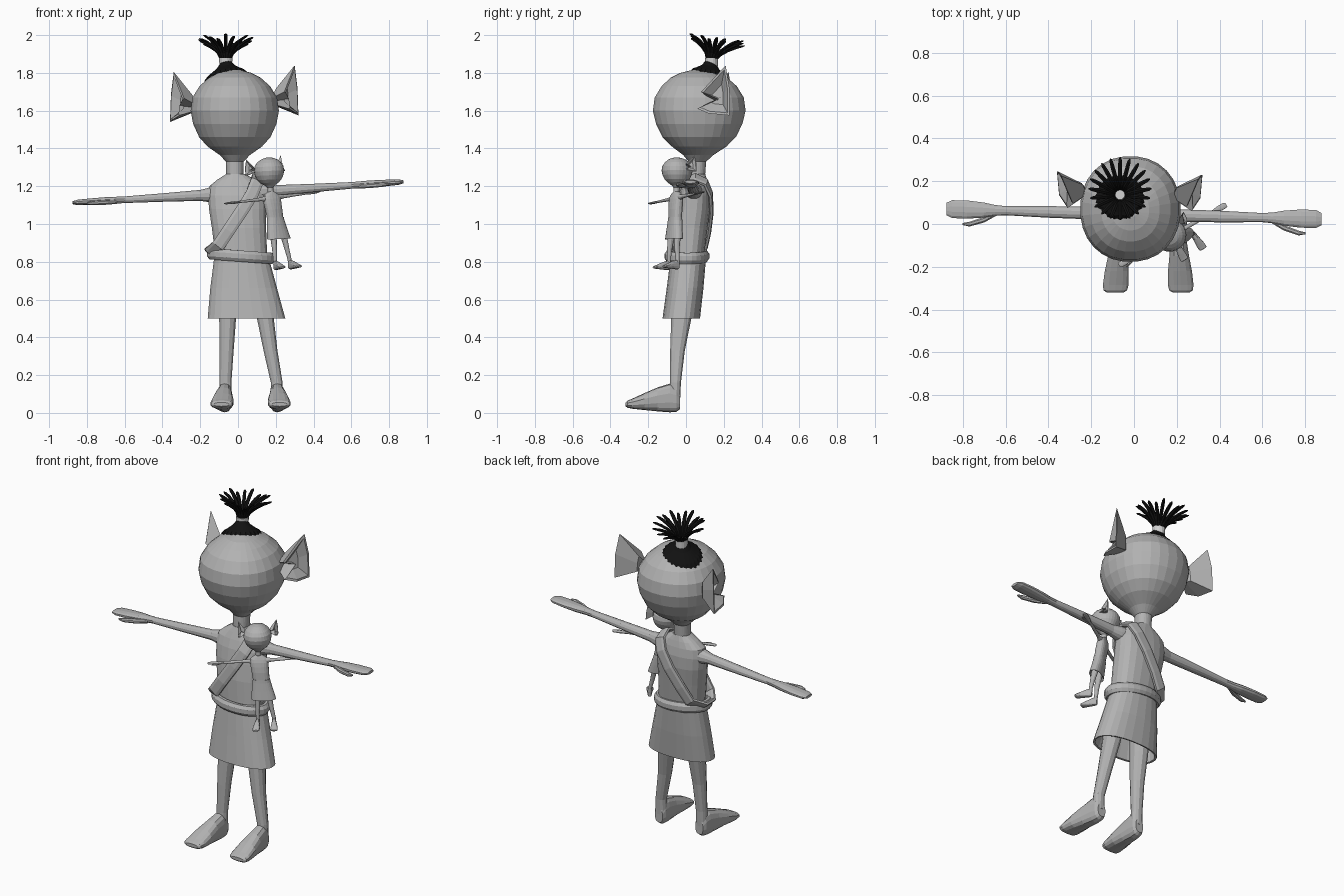
import bpy, bmesh, math
from mathutils import Vector, Matrix

if "Cube" in bpy.data.objects:
    bpy.data.objects.remove(bpy.data.objects["Cube"])

def material(name, c):
    m = bpy.data.materials.new(name)
    m.diffuse_color = (c, c, c, 1)
    m.use_nodes = True
    m.node_tree.nodes["Principled BSDF"].inputs["Base Color"].default_value = m.diffuse_color
    return m

GREY = material("clay_grey", 0.45)
LIGHT = material("light_grey", 0.65)
BLACK = material("hair_black", 0.006)
X, Y, Z = Vector((1, 0, 0)), Vector((0, 1, 0)), Vector((0, 0, 1))

def bridge(bm, rings, cap=True, loop=False):
    """Join equal-sized rings of points with quads."""
    vs = [[bm.verts.new(p) for p in r] for r in rings]
    n = len(vs[0])
    pairs = list(zip(vs, vs[1:])) + ([(vs[-1], vs[0])] if loop else [])
    for a, b in pairs:
        for i in range(n):
            j = (i + 1) % n
            bm.faces.new((a[i], a[j], b[j], b[i]))
    if cap and not loop:
        bm.faces.new(vs[0][::-1])
        bm.faces.new(vs[-1])

def ring(c, ru, rv, u, v, n, e=2.0):
    """Super-ellipse cross-section."""
    pts = []
    for i in range(n):
        a = 2 * math.pi * (i + 0.5) / n
        ca, sa = math.cos(a), math.sin(a)
        pts.append(Vector(c) + u * math.copysign(abs(ca) ** (2 / e), ca) * ru
                   + v * math.copysign(abs(sa) ** (2 / e), sa) * rv)
    return pts

def tube(bm, rows, u, v, n=14, e=2.2, cap=True):
    bridge(bm, [ring(r[:3], r[3], r[4], u, v, n, e) for r in rows], cap)

def finish(name, bm, mat, M):
    bmesh.ops.recalc_face_normals(bm, faces=bm.faces)
    me = bpy.data.meshes.new(name)
    bm.to_mesh(me)
    bm.free()
    me.transform(M)
    me.materials.append(mat)
    ob = bpy.data.objects.new(name, me)
    bpy.context.collection.objects.link(ob)

def figure(tag, M):
    # round head tapering into the neck
    bm = bmesh.new()
    head = [(1.24, .055, .045, .045), (1.33, .06, .047, .047), (1.365, .065, .08, .08),
            (1.41, .07, .145, .145), (1.46, .07, .19, .195), (1.53, .07, .222, .23),
            (1.60, .07, .235, .247), (1.67, .07, .225, .237), (1.73, .07, .188, .2),
            (1.775, .068, .137, .15), (1.80, .065, .088, .095), (1.815, .06, .03, .03)]
    tube(bm, [(-.017, y, z, a, b) for z, y, a, b in head], X, Y, 28, 2.15)
    finish(tag + "_head", bm, GREY, M)

    # flared cupped ears, mirrored about the head
    rim = [(.30, .21, 1.84), (.245, .08, 1.70), (.265, .17, 1.66),
           (.27, .06, 1.61), (.31, .12, 1.585), (.32, .23, 1.575), (.315, .23, 1.72)]
    for side, s, dz in (("right", 1, 0), ("left", -1, -.035)):
        bm = bmesh.new()
        rim_p = [Vector(p) for p in rim]
        mid = sum(rim_p, Vector()) / len(rim)
        root = Vector((.195, .15, 1.655))
        rings = [[root + (p - mid) * .35 for p in rim_p], rim_p,
                 [mid + (p - mid) * .86 + Vector((.002, 0, 0)) for p in rim_p],
                 [mid + Vector((-.035, .01, 0)) + (p - mid) * .4 for p in rim_p]]
        if s < 0:
            rings = [[Vector((-.04 - p.x, p.y + .015, p.z + dz)) for p in r] for r in rings]
        bridge(bm, rings)
        finish(f"{tag}_{side}_ear", bm, GREY, M)

    # torso with sloping shoulders
    bm = bmesh.new()
    tube(bm, [(.02, .01, .78, .14, .085), (.015, .015, .86, .14, .085),
              (.005, .025, .98, .145, .09), (-.003, .038, 1.08, .152, .09),
              (-.005, .045, 1.15, .155, .083), (-.008, .05, 1.2, .145, .07),
              (-.01, .053, 1.235, .10, .058), (-.012, .055, 1.265, .05, .047)], X, Y, 20, 2.4)
    finish(tag + "_torso", bm, GREY, M)

    # skirt, hollow underneath
    bm = bmesh.new()
    tube(bm, [(.02, .01, .85, .143, .09), (.02, .01, .80, .15, .095), (.03, -.005, .66, .178, .098),
              (.045, -.025, .50, .207, .1), (.045, -.025, .502, .195, .09),
              (.02, .01, .80, .135, .08)], X, Y, 24, 2.3)
    finish(tag + "_skirt", bm, GREY, M)

    # arms with mitten hands and thumbs
    arm = [(.10, .05, .045), (.15, .042, .04), (.2, .03, .03), (.4, .028, .023), (.6, .022, .018),
           (.65, .026, .019), (.70, .036, .02), (.78, .044, .018), (.85, .043, .015), (.875, .03, .008)]
    for side, s in (("right", 1), ("left", -1)):
        bm = bmesh.new()
        def at(x):
            return (s * x, .045 + (-.022 if s > 0 else .025) * x / .87,
                    1.163 + (.06 if s > 0 else -.05) * x / .87)
        tube(bm, [(*at(x), a, b) for x, a, b in arm], Y, Z, 12)
        thumb = []
        for x, d, r in ((.64, -.012, .012), (.70, -.045, .014), (.77, -.068, .012), (.80, -.068, .005)):
            p = at(x)
            thumb.append((p[0], p[1] + d, p[2] - .008, r, r))
        tube(bm, thumb, Y, Z, 8)
        finish(f"{tag}_{side}_arm", bm, GREY, M)

    # legs and wedge feet
    for side, hip, ank, toe in (("left", -.055, -.066, -.088), ("right", .145, .205, .22)):
        bm = bmesh.new()
        dx = ank - hip
        tube(bm, [(hip - dx * .3, -.01, .66, .055, .06), (hip, -.025, .50, .046, .055),
                  (hip + dx * .45, -.045, .33, .038, .04), (ank, -.056, .16, .032, .03),
                  (ank, -.06, .07, .034, .03)], X, Y, 12)
        finish(f"{tag}_{side}_leg", bm, GREY, M)
        bm = bmesh.new()
        rows = []
        for y, lo, hi, r in ((-.032, .02, .10, .026), (-.05, .006, .14, .036), (-.085, .003, .155, .04),
                             (-.15, .008, .135, .047), (-.22, .015, .105, .057), (-.285, .022, .075, .061),
                             (-.31, .027, .065, .056), (-.32, .035, .055, .04)):
            t = (-.03 - y) / .29
            rows.append((ank + (toe - ank) * t, y, (lo + hi) / 2, r, (hi - lo) / 2))
        tube(bm, rows, X, Z, 14, 2.6)
        finish(f"{tag}_{side}_foot", bm, GREY, M)

figure("adult", Matrix())
# carried baby: small turned copy of the same figure
figure("baby", Matrix.Translation((.18, -.05, 1.14)) @ Matrix.Rotation(math.radians(-3), 4, 'Y')
       @ Matrix.Rotation(math.radians(31), 4, 'Z') @ Matrix.Scale(.33, 4)
       @ Matrix.Translation((0, -.05, -1.17)))

# rolled waist belt
bm = bmesh.new()
rings = []
for i in range(28):
    a = 2 * math.pi * i / 28
    out = Vector((math.cos(a), math.sin(a), 0))
    c = Vector((.015 + .158 * out.x, .005 + .098 * out.y, .83 - .012 * out.x))
    rings.append(ring(c, .022, .032, out, Z, 8))
bridge(bm, rings, loop=True)
finish("waist_belt", bm, GREY, Matrix())

# shoulder sash: flat band over the right shoulder to the left hip
path = [Vector(p) for p in ((.105, .05, 1.245), (.10, -.02, 1.225), (.075, -.055, 1.16), (.02, -.073, 1.07),
        (-.05, -.083, .965), (-.105, -.078, .885), (-.145, -.03, .85), (-.148, .04, .85),
        (-.10, .105, .885), (-.05, .122, .965), (.02, .135, 1.07), (.075, .13, 1.16), (.10, .105, 1.22))]
bm = bmesh.new()
rings = []
wide = Vector((-.83, 0, .55)).normalized()
for i, p in enumerate(path):
    t = (path[(i + 1) % len(path)] - path[i - 1]).normalized()
    w = (wide - t * wide.dot(t)).normalized()
    rings.append(ring(p, .036, .012, w, t.cross(w), 8, 3))
bridge(bm, rings, loop=True)
finish("shoulder_sash", bm, GREY, Matrix())

# hair cap of scalloped locks hugging the skull
def skull(x, y):
    return 1.58 + .24 * math.sqrt(max(0, 1 - ((x + .02) ** 2 + (y - .07) ** 2) / .06))
HX, HY = -.065, .135
bm = bmesh.new()
rings = []
for r, lift in ((.028, .05), (.05, .025), (.08, .012), (.10, .008), (.118, -.004), (.10, -.02)):
    pts = []
    for i in range(48):
        a = 2 * math.pi * i / 48
        rr = r * (.93 if i % 2 and r > .09 else 1)
        x, y = HX + rr * math.cos(a), HY - .005 + rr * .95 * math.sin(a)
        pts.append(Vector((x, y, skull(x, y) + lift)))
    rings.append(pts)
bridge(bm, rings)
finish("hair_cap", bm, BLACK, Matrix())

# hair tie
bm = bmesh.new()
tube(bm, [(HX, HY, 1.835, .034, .034), (HX, HY, 1.878, .036, .036)], X, Y, 16, 2)
finish("hair_tie", bm, LIGHT, Matrix())

# sprayed strands of the topknot
bm = bmesh.new()
for i in range(20):
    a = 2 * math.pi * i / 20
    out = Vector((math.cos(a), math.sin(a), 0))
    side = Vector((-out.y, out.x, 0))
    top = .118 - .02 * out.y - .012 * (i % 3)
    rows = []
    for t, w in ((0, .009), (.25, .01), (.5, .011), (.75, .011), (.93, .009), (1, .003)):
        p = Vector((HX, HY + .03 * t, 1.87)) + out * (.024 + .122 * t ** 1.4) + Z * top * (1.5 * t - .5 * t * t)
        rows.append(ring(p, w, w * .7, side, (out * -.65 + Z * .75).normalized(), 6))
    bridge(bm, rows)
finish("topknot_strands", bm, BLACK, Matrix())
